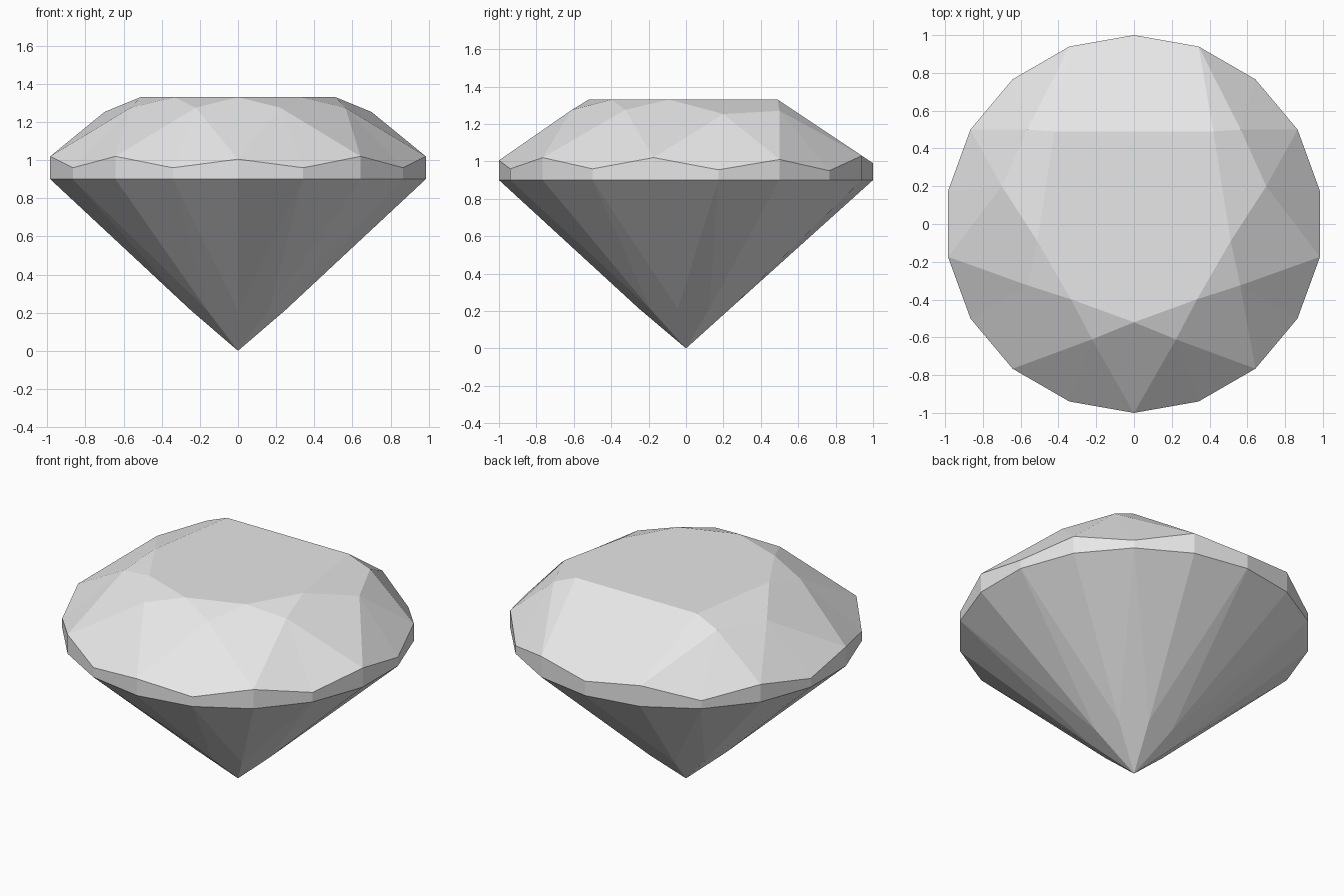
import bpy, bmesh
from math import sin, cos, radians
from mathutils import Vector

if "Cube" in bpy.data.objects:
    bpy.data.objects.remove(bpy.data.objects["Cube"], do_unlink=True)

# Material
stone = bpy.data.materials.new("pale_grey_stone")
stone.use_nodes = True
grey = (0.8, 0.8, 0.8, 1)
stone.diffuse_color = grey
stone.node_tree.nodes["Principled BSDF"].inputs["Base Color"].default_value = grey

bm = bmesh.new()


def polar(step, r, z):
    """Point on a ring of 18 steps, counted from the front."""
    a = radians(20 * step)
    return Vector((r * sin(a), -r * cos(a), z))


def facet(*points):
    bm.faces.new([bm.verts.new(p) for p in points])


def flip(p):
    return Vector((-p.x, p.y, p.z))


def pair(*points):
    """A facet and its mirror image."""
    facet(*points)
    facet(*[flip(p) for p in points])


# Key points on the left half, from front to back
rim_z = [1.005, 0.96, 1.02, 0.96, 1.02, 0.955, 1.01, 0.95, 1.03, 0.99]
rim = [polar(i, 1, z) for i, z in enumerate(rim_z)]
belt = [polar(i, 1, 0.9) for i in range(10)]
low = {i: polar(i, 0.25, 0.2114) for i in range(0, 9, 2)}
table = [polar(i, 0.52, 1.33) for i in (0, 2, 4)] + [Vector((0.42, 0.49, 1.33))]
star = {1: polar(1, 0.65, 1.275), 3: polar(3, 0.65, 1.275),
        5: Vector((0.70, 0.20, 1.253)), 7: Vector((0.565, 0.50, 1.27))}
tip = Vector((0, 0, 0))

# Table and the large back facet
facet(*table, *[flip(p) for p in reversed(table[1:])])
facet(table[3], rim[8], rim[9], flip(rim[8]), flip(table[3]))

# Crown: triangles beside the table, kites, and triangles above the girdle
pair(table[0], star[1], table[1])
pair(table[1], star[3], table[2])
pair(table[2], star[5], star[7], table[3])
facet(table[0], flip(star[1]), rim[0], star[1])
pair(table[1], star[1], rim[2], star[3])
pair(table[2], star[3], rim[4], star[5])
pair(star[5], rim[6], star[7])
pair(table[3], star[7], rim[8])
for i, s in star.items():
    pair(s, rim[i - 1], rim[i])
    pair(s, rim[i], rim[i + 1])

# Girdle
for i in range(9):
    pair(belt[i], belt[i + 1], rim[i + 1], rim[i])

# Pavilion: long kites to the tip with slim triangles between them
for i in (1, 3, 5, 7):
    pair(tip, low[i + 1], belt[i], low[i - 1])
facet(tip, flip(low[8]), belt[9], low[8])
for i, p in low.items():
    pair(p, belt[i], belt[i + 1])
    if i:
        pair(p, belt[i - 1], belt[i])

bmesh.ops.remove_doubles(bm, verts=bm.verts[:], dist=0.001)
bmesh.ops.recalc_face_normals(bm, faces=bm.faces[:])

mesh = bpy.data.meshes.new("cut_gem")
bm.to_mesh(mesh)
bm.free()
mesh.materials.append(stone)
gem = bpy.data.objects.new("cut_gem", mesh)
bpy.context.collection.objects.link(gem)
